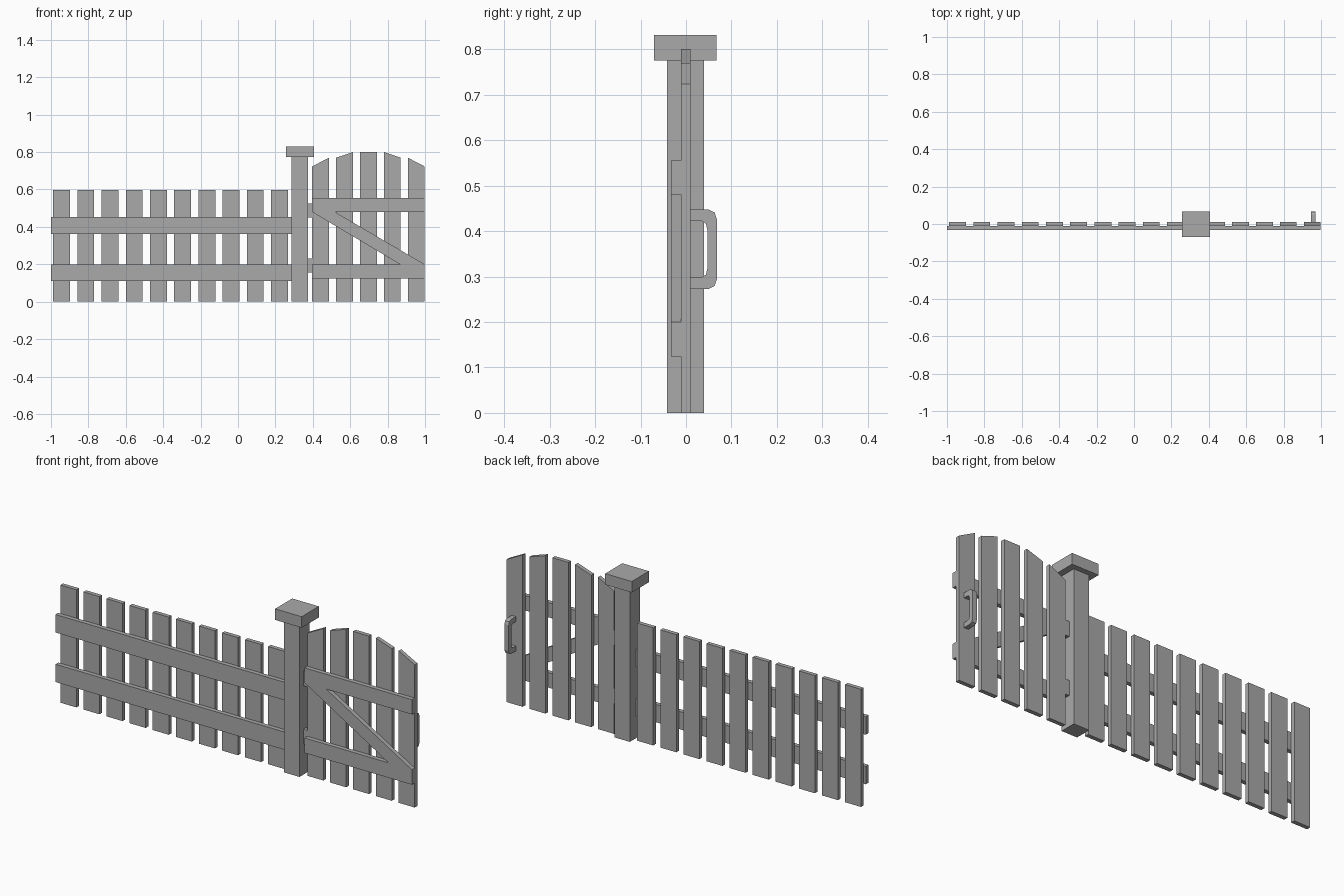
import bpy
import bmesh

cube = bpy.data.objects.get("Cube")
if cube:
    bpy.data.objects.remove(cube, do_unlink=True)

grey = bpy.data.materials.new("plain grey")
grey.use_nodes = True
GREY = (0.4, 0.4, 0.4, 1)
grey.diffuse_color = GREY
grey.node_tree.nodes["Principled BSDF"].inputs["Base Color"].default_value = GREY


def prism(name, outline, low, high, axis="y"):
    """Extrude an outline: (x, z) points along y, or (y, z) points along x."""
    bm = bmesh.new()

    def place(p, d):
        return (p[0], d, p[1]) if axis == "y" else (d, p[0], p[1])

    near = [bm.verts.new(place(p, low)) for p in outline]
    far = [bm.verts.new(place(p, high)) for p in outline]
    bm.faces.new(near)
    bm.faces.new(far[::-1])
    for i in range(len(outline)):
        j = (i + 1) % len(outline)
        bm.faces.new((near[j], near[i], far[i], far[j]))
    bmesh.ops.recalc_face_normals(bm, faces=bm.faces)
    mesh = bpy.data.meshes.new(name)
    bm.to_mesh(mesh)
    bm.free()
    mesh.materials.append(grey)
    obj = bpy.data.objects.new(name, mesh)
    bpy.context.collection.objects.link(obj)
    return obj


def box(name, x, y, z):
    outline = [(x[0], z[0]), (x[1], z[0]), (x[1], z[1]), (x[0], z[1])]
    return prism(name, outline, *y)


PICKET_Y = (-0.011, 0.01)
RAIL_Y = (-0.033, -0.011)
WIDTH, PITCH = 0.09, 0.1294

# Fence pickets and rails
for i in range(10):
    x = -0.988 + i * PITCH
    box(f"fence_picket_{i + 1}", (x, x + WIDTH), PICKET_Y, (0, 0.596))
box("fence_rail_lower", (-1, 0.288), RAIL_Y, (0.11, 0.2))
box("fence_rail_upper", (-1, 0.288), RAIL_Y, (0.361, 0.452))

# Post with square cap
box("post", (0.287, 0.374), (-0.042, 0.04), (0, 0.775))
box("post_cap", (0.257, 0.406), (-0.07, 0.067), (0.775, 0.831))

# Gate pickets with an arched top line
LEFT, RIGHT = 0.396, 0.998
tops = [(0.723, 0.77), (0.77, 0.8), (0.8, 0.8), (0.8, 0.77), (0.77, 0.723)]
for i, (a, b) in enumerate(tops):
    x = LEFT + i * (RIGHT - LEFT - WIDTH) / 4
    prism(f"gate_picket_{i + 1}",
          [(x, 0), (x + WIDTH, 0), (x + WIDTH, b), (x, a)], *PICKET_Y)

# Gate rails and diagonal brace
box("gate_rail_lower", (LEFT, RIGHT), RAIL_Y, (0.124, 0.2))
box("gate_rail_upper", (LEFT, RIGHT), RAIL_Y, (0.48, 0.555))
prism("gate_brace", [(LEFT, 0.48), (0.866, 0.2), (RIGHT, 0.2), (0.518, 0.48)], *RAIL_Y)

# Hinges
for name, z in (("lower", 0.155), ("upper", 0.45)):
    box(f"hinge_{name}", (0.374, LEFT), PICKET_Y, (z, z + 0.075))

# Handle on the back: half profile mirrored about its middle height
MID = 0.36
outer = [(0.01, 0.087), (0.05, 0.087), (0.063, 0.081), (0.068, 0.065)]
inner = [(0.01, 0.062), (0.034, 0.062), (0.044, 0.056), (0.047, 0.042)]
outline = [(y, MID + h) for y, h in outer] + [(y, MID - h) for y, h in outer[::-1]]
outline += [(y, MID - h) for y, h in inner] + [(y, MID + h) for y, h in inner[::-1]]
prism("gate_handle", outline, 0.946, 0.97, axis="x")
